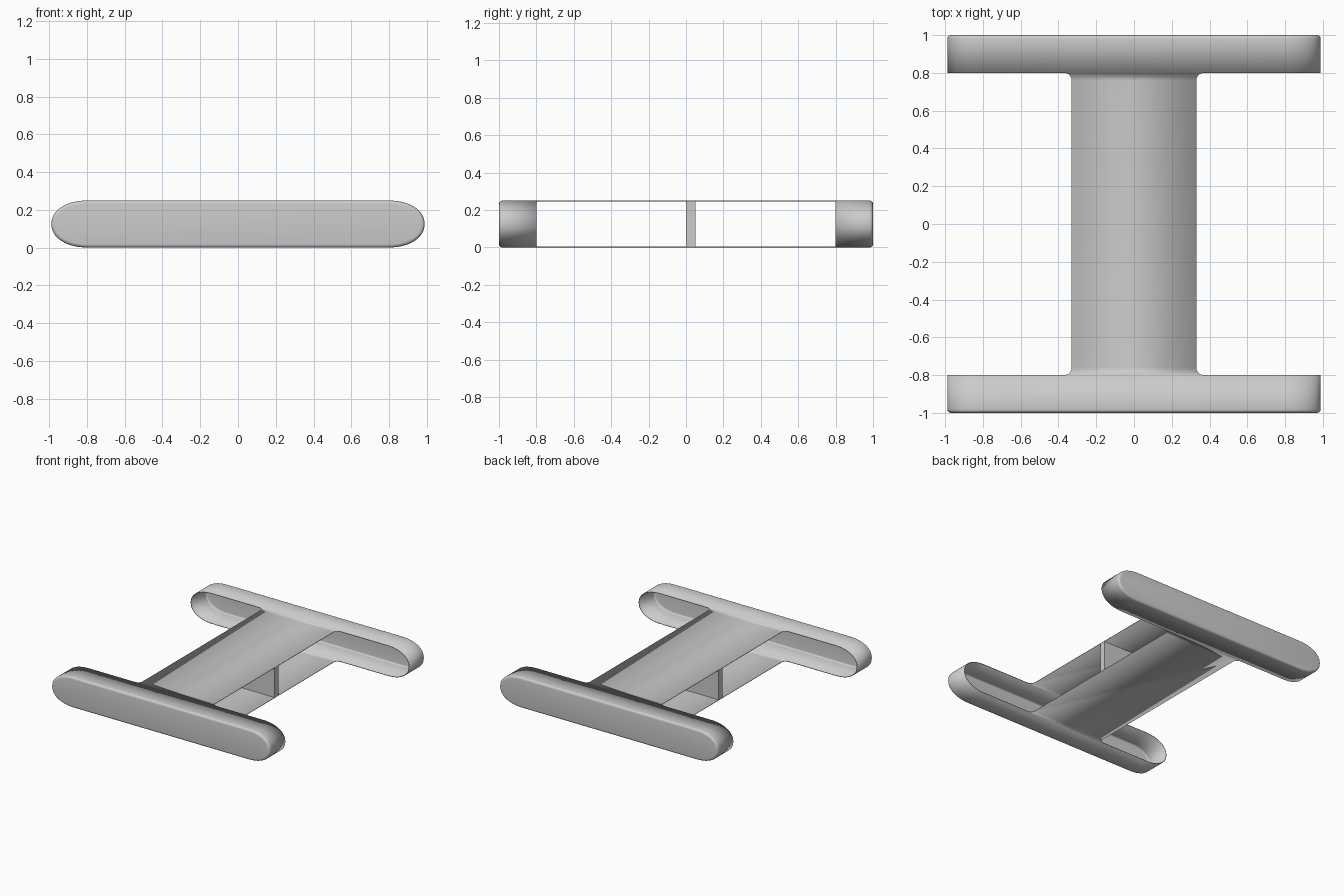
import bpy
import bmesh
from math import sin, cos, pi

cube = bpy.data.objects.get("Cube")
if cube:
    bpy.data.objects.remove(cube, do_unlink=True)

HALF_X, HALF_Y, HEIGHT = 0.988, 1.0, 0.25
WEB_X, ARM_Y = 0.33, 0.8        # half width of the web, inner edge of the arms
END, FILLET, BEVEL, WALL = 0.2, 0.04, 0.018, 0.005
MID = HEIGHT / 2

grey = bpy.data.materials.new("plain grey")
grey.use_nodes = True
grey.diffuse_color = (0.6, 0.6, 0.6, 1)
grey.node_tree.nodes["Principled BSDF"].inputs["Base Color"].default_value = (0.6, 0.6, 0.6, 1)


def finish(bm, name):
    mesh = bpy.data.meshes.new(name)
    bm.to_mesh(mesh)
    bm.free()
    mesh.materials.append(grey)
    obj = bpy.data.objects.new(name, mesh)
    bpy.context.collection.objects.link(obj)
    return obj


def section(inset):
    """Long oval with flat top and bottom, shrunk by inset."""
    steps = 24
    cx = HALF_X - END
    points = []
    for side in (1, -1):
        for i in range(steps + 1):
            a = pi / 2 - pi * i / steps
            c, s = max(cos(a), 0), sin(a)
            x = cx + (END - inset) * c ** 0.92
            z = (MID - inset) * abs(s) ** 0.92 * (1 if s > 0 else -1)
            points.append((side * x, MID + side * z))
        # points where the web meets the arms
        for x in (WEB_X + FILLET, -WEB_X - FILLET):
            points.append((side * x, MID - side * (MID - inset)))
    return points


def ring(bm, inset, y):
    return [bm.verts.new((x, y, z)) for x, z in section(inset)]


# Body shell: two hollow rounded arms joined by a top and a bottom plate
bm = bmesh.new()
for side in (-1, 1):
    rings = [ring(bm, 0, side * ARM_Y)]
    for i in range(6):
        a = pi / 2 * i / 5
        rings.append(ring(bm, BEVEL * (1 - cos(a)),
                          side * (HALF_Y - BEVEL + BEVEL * sin(a))))
    for r, s in zip(rings, rings[1:]):
        for i in range(len(r)):
            j = (i + 1) % len(r)
            bm.faces.new((r[i], r[j], s[j], s[i]))
    bm.faces.new(rings[-1])

# Web plates with filleted corners
corner = []
for i in range(9):
    a = pi / 2 * i / 8
    corner.append((WEB_X + FILLET * (1 - sin(a)), ARM_Y - FILLET * (1 - cos(a))))
corner = [(WEB_X + FILLET - FILLET * sin(pi / 2 * i / 8),
           ARM_Y - FILLET + FILLET * cos(pi / 2 * i / 8)) for i in range(9)]
right_edge = corner + [(x, -y) for x, y in reversed(corner)]
outline = right_edge + [(-x, y) for x, y in reversed(right_edge)]
for z in (0, HEIGHT):
    bm.faces.new([bm.verts.new((x, y, z)) for x, y in outline])

bmesh.ops.remove_doubles(bm, verts=bm.verts[:], dist=0.0002)
bmesh.ops.recalc_face_normals(bm, faces=bm.faces[:])
shell = finish(bm, "body_shell")
solid = shell.modifiers.new("wall", "SOLIDIFY")
solid.thickness = WALL
solid.offset = -1

bpy.ops.object.select_all(action="DESELECT")
shell.select_set(True)
bpy.context.view_layer.objects.active = shell
bpy.ops.object.shade_smooth_by_angle(angle=0.6)

# Upright divider across the middle of the web
bm = bmesh.new()
bmesh.ops.create_cube(bm, size=1)
for v in bm.verts:
    v.co = (v.co.x * 2 * WEB_X, 0.025 + v.co.y * 0.05, MID + v.co.z * (HEIGHT - WALL))
finish(bm, "divider")
